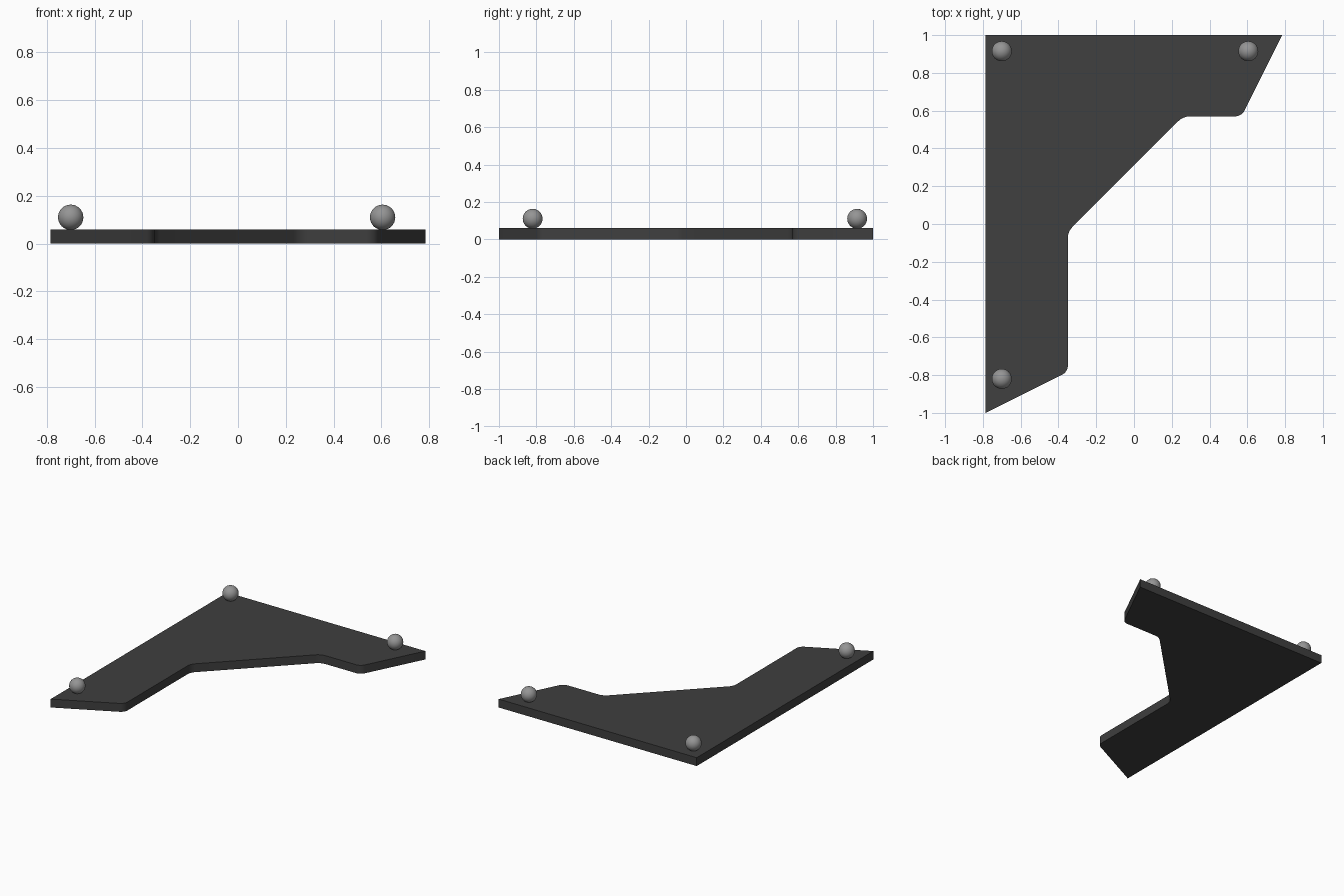
import bpy, bmesh
from math import tan
from mathutils import Vector

if "Cube" in bpy.data.objects:
    bpy.data.objects.remove(bpy.data.objects["Cube"])

THICK = 0.06
# plate outline: x, y, fillet radius
OUTLINE = [(-0.785, -1, 0), (-0.35, -0.783, 0.055), (-0.35, -0.04, 0.08),
           (0.26, 0.57, 0.09), (0.57, 0.57, 0.055), (0.785, 1, 0), (-0.785, 1, 0)]
BALLS = {"corner_ball": (-0.70, 0.915), "right_ball": (0.605, 0.915), "front_ball": (-0.70, -0.82)}


def material(name, v):
    m = bpy.data.materials.new(name)
    m.diffuse_color = (v, v, v, 1)
    m.use_nodes = True
    m.node_tree.nodes["Principled BSDF"].inputs["Base Color"].default_value = m.diffuse_color
    return m


def rounded(outline, steps=6):
    pts = []
    for i, (x, y, r) in enumerate(outline):
        p = Vector((x, y))
        if r == 0:
            pts.append(p)
            continue
        a = (Vector(outline[i - 1][:2]) - p).normalized()
        b = (Vector(outline[(i + 1) % len(outline)][:2]) - p).normalized()
        half = a.angle(b) / 2
        t = r / tan(half)
        centre = p + (a + b).normalized() * (t * t + r * r) ** 0.5
        start, end = p + a * t - centre, p + b * t - centre
        for k in range(steps + 1):
            d = start.lerp(end, k / steps)
            pts.append(centre + d.normalized() * r)
    return pts


# flat angled plate
bm = bmesh.new()
face = bm.faces.new([bm.verts.new((p.x, p.y, 0)) for p in rounded(OUTLINE)])
ext = bmesh.ops.extrude_face_region(bm, geom=[face], use_keep_orig=True)
bmesh.ops.translate(bm, vec=(0, 0, THICK),
                    verts=[g for g in ext["geom"] if isinstance(g, bmesh.types.BMVert)])
bmesh.ops.recalc_face_normals(bm, faces=bm.faces)
mesh = bpy.data.meshes.new("plate")
bm.to_mesh(mesh)
bm.free()
plate = bpy.data.objects.new("plate", mesh)
bpy.context.collection.objects.link(plate)
mesh.materials.append(material("dark_grey", 0.05))
bpy.context.view_layer.objects.active = plate
plate.select_set(True)
bpy.ops.object.shade_smooth_by_angle()

# locating balls
grey = material("mid_grey", 0.3)
for name, (x, y) in BALLS.items():
    bpy.ops.mesh.primitive_uv_sphere_add(segments=32, ring_count=16, radius=0.053,
                                         location=(x, y, 0.11))
    ball = bpy.context.object
    ball.name = name
    ball.data.materials.append(grey)
    bpy.ops.object.shade_smooth()
